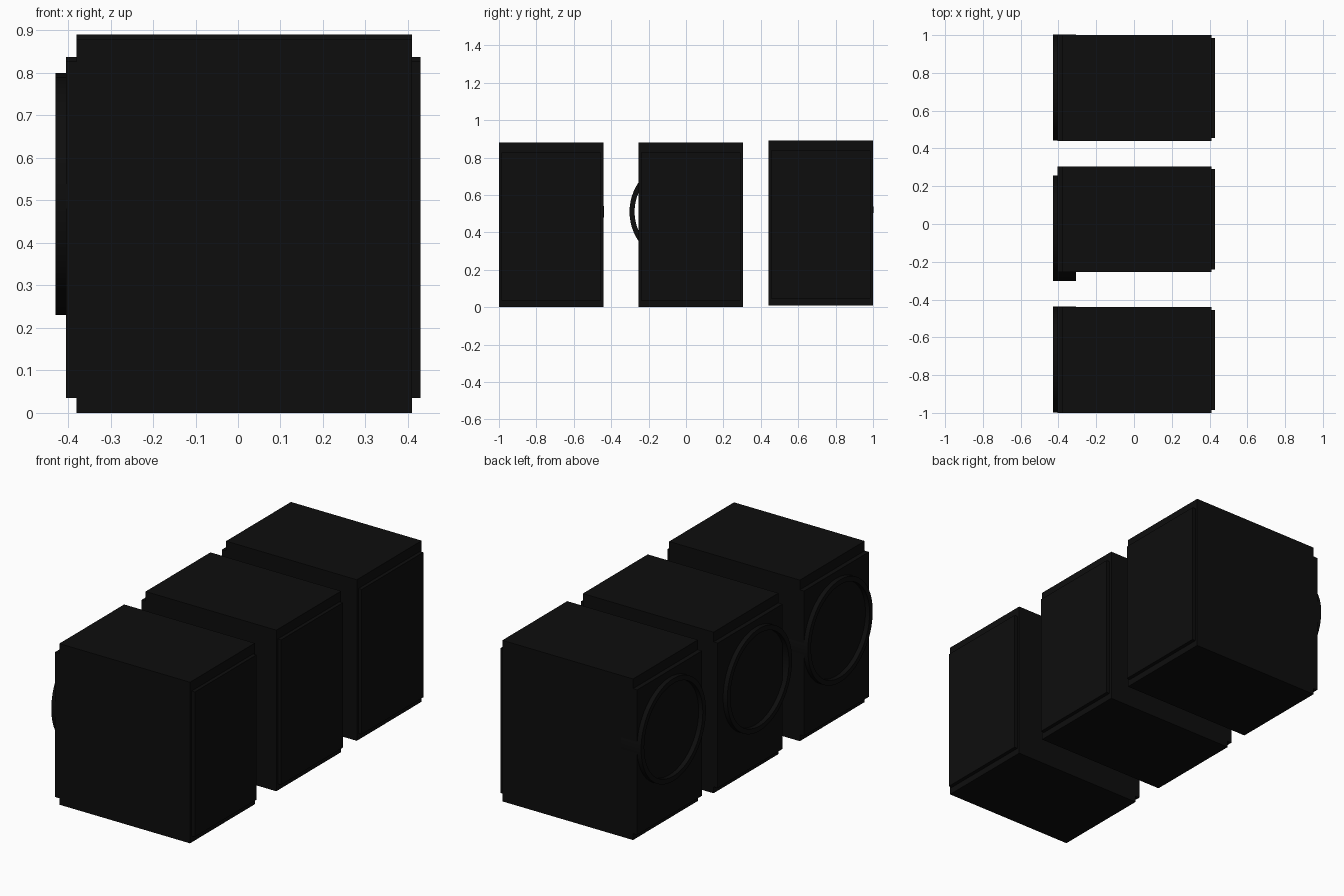
import bpy, bmesh, math

if "Cube" in bpy.data.objects:
    bpy.data.objects.remove(bpy.data.objects["Cube"])

mat = bpy.data.materials.new("black")
mat.diffuse_color = (0.004, 0.004, 0.004, 1)
mat.use_nodes = True
mat.node_tree.nodes["Principled BSDF"].inputs["Base Color"].default_value = mat.diffuse_color


def finish(bm, name):
    bmesh.ops.recalc_face_normals(bm, faces=bm.faces[:])
    me = bpy.data.meshes.new(name)
    bm.to_mesh(me)
    bm.free()
    me.materials.append(mat)
    ob = bpy.data.objects.new(name, me)
    bpy.context.collection.objects.link(ob)
    return ob


def box(name, x, y, z):
    bm = bmesh.new()
    bmesh.ops.create_cube(bm, size=1)
    for v in bm.verts:
        v.co = [r[0] + (c + 0.5) * (r[1] - r[0]) for c, r in zip(v.co, (x, y, z))]
    return finish(bm, name)


def ring(name, x0, x1, y, z, outer, inner, n=64):
    # hollow tube with its axis along x
    bm = bmesh.new()
    profile = [(x0, outer), (x0, inner), (x1, inner), (x1, outer)]
    loops = []
    for i in range(n):
        a = 2 * math.pi * i / n
        loops.append([bm.verts.new((x, y + r * math.cos(a), z + r * math.sin(a)))
                      for x, r in profile])
    for i in range(n):
        a, b = loops[i], loops[(i + 1) % n]
        for j in range(4):
            k = (j + 1) % 4
            bm.faces.new((a[j], a[k], b[k], b[j]))
    ob = finish(bm, name)
    bpy.ops.object.select_all(action='DESELECT')
    bpy.context.view_layer.objects.active = ob
    ob.select_set(True)
    bpy.ops.object.shade_smooth_by_angle(angle=math.radians(30))


# three machines: centre y, base z, door ring centre y
for i, (y, z, ry) in enumerate([(-0.72, 0, -0.718), (0.025, 0, -0.022), (0.72, 0.01, 0.722)], 1):
    h = 0.28
    # cabinet
    box(f"cabinet_{i}", (-0.38, 0.41), (y - h, y + h), (z, z + 0.88))
    # front panel, full width
    box(f"front_panel_{i}", (-0.405, -0.37), (y - h, y + h), (z + 0.035, z + 0.827))
    # back panel, inset at the sides
    box(f"back_panel_{i}", (0.40, 0.43), (y - h + 0.014, y + h - 0.014), (z + 0.035, z + 0.827))
    # round door rim
    ring(f"door_ring_{i}", -0.43, -0.308, ry, z + 0.51, 0.28, 0.253)
